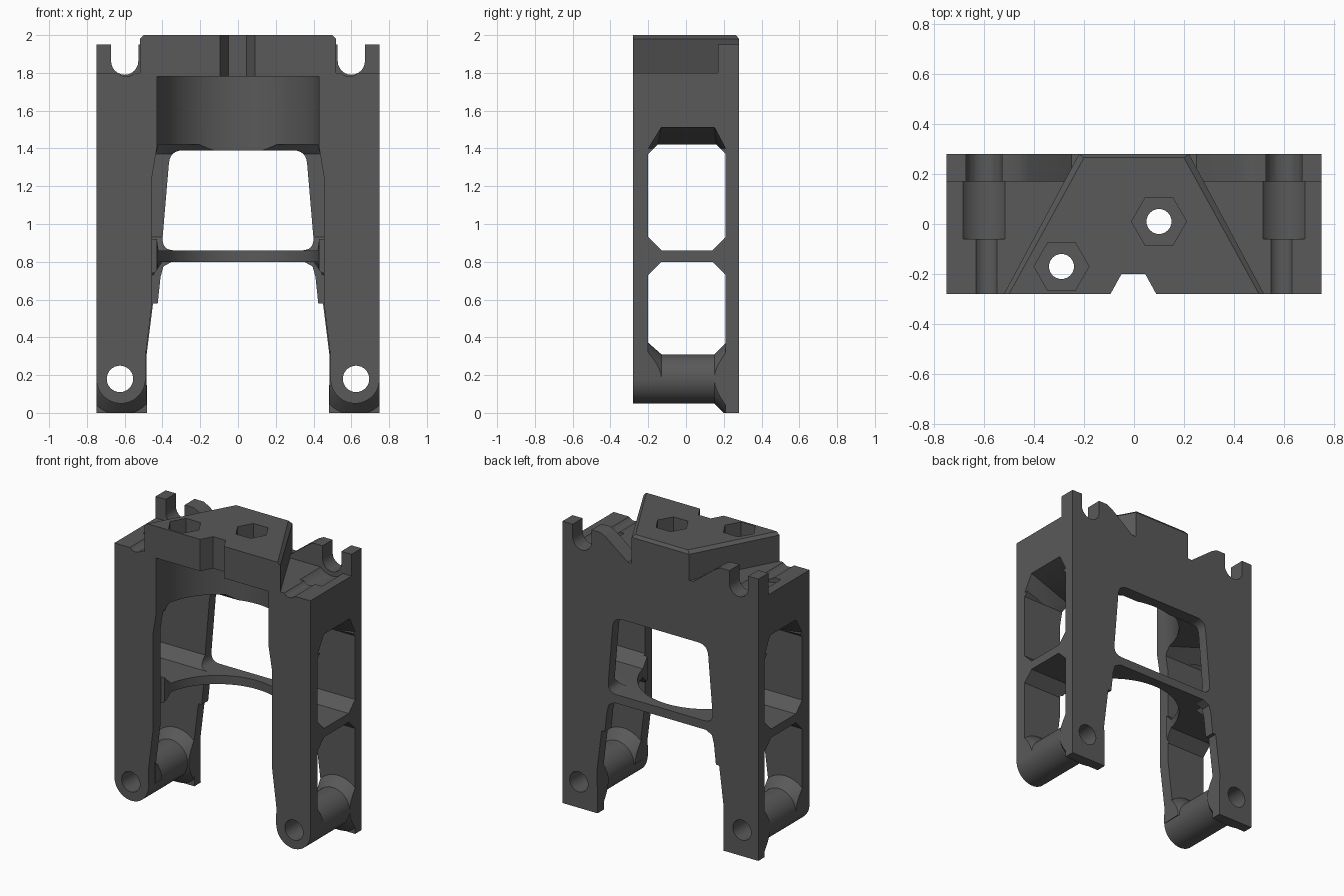
import bpy, bmesh
from math import pi, cos, sin
from mathutils import Vector

cube = bpy.data.objects.get("Cube")
if cube:
    bpy.data.objects.remove(cube, do_unlink=True)


def link(bm, name):
    bmesh.ops.recalc_face_normals(bm, faces=bm.faces[:])
    me = bpy.data.meshes.new(name)
    bm.to_mesh(me)
    bm.free()
    ob = bpy.data.objects.new(name, me)
    bpy.context.collection.objects.link(ob)
    return ob


def place(p, axis, d):
    """Put a 2D profile point at depth d along the axis."""
    return {"x": (d, p[0], p[1]), "y": (p[0], d, p[1]), "z": (p[0], p[1], d)}[axis]


def loft(name, axis, a, pts_a, b, pts_b):
    bm = bmesh.new()
    lo = [bm.verts.new(place(p, axis, a)) for p in pts_a]
    hi = [bm.verts.new(place(p, axis, b)) for p in pts_b]
    bm.faces.new(lo)
    bm.faces.new(hi)
    for i in range(len(lo)):
        j = (i + 1) % len(lo)
        bm.faces.new((lo[i], lo[j], hi[j], hi[i]))
    return link(bm, name)


def prism(name, axis, a, b, pts):
    return loft(name, axis, a, pts, b, pts)


def ring(c, r, n=48):
    return [(c[0] + r * cos(2 * pi * i / n), c[1] + r * sin(2 * pi * i / n)) for i in range(n)]


def rect(x0, x1, y0, y1):
    return [(x0, y0), (x1, y0), (x1, y1), (x0, y1)]


def sym(pts):
    """Complete a right-hand half profile with its mirror image."""
    return pts + [(-x, z) for x, z in reversed(pts)]


def rounded(pts, r, n=6):
    out = []
    for i, p in enumerate(pts):
        p = Vector(p)
        a = p + (Vector(pts[i - 1]) - p).normalized() * r
        b = p + (Vector(pts[(i + 1) % len(pts)]) - p).normalized() * r
        for k in range(n + 1):
            t = k / n
            out.append(tuple(a * (1 - t) ** 2 + p * 2 * t * (1 - t) + b * t * t))
    return out


def combine(target, tool, op):
    m = target.modifiers.new("combine", "BOOLEAN")
    m.operation, m.solver, m.object = op, "EXACT", tool
    bpy.ops.object.select_all(action="DESELECT")
    bpy.context.view_layer.objects.active = target
    target.select_set(True)
    bpy.ops.object.modifier_apply(modifier=m.name)
    bpy.data.objects.remove(tool, do_unlink=True)


frame = prism("bracket_frame", "y", -0.28, 0.28, rect(-0.75, 0.75, 0, 1.8))


def cut(*args):
    combine(frame, prism("cutter", *args), "DIFFERENCE")


def add(ob):
    combine(frame, ob, "UNION")


# Round recess and front opening between the legs
cut("z", -0.1, 1.78, ring((0, -0.22), 0.43, 96))
cut("y", -0.3, -0.19, sym([(0.48, -0.1), (0.49, 0.3), (0.455, 0.58), (0.455, 1.25),
                           (0.43, 1.4), (0.43, 1.78)]))
cut("y", -0.31, 0.21, sym([(0.48, -0.12), (0.49, 0.3), (0.455, 0.58), (0.455, 0.72),
                           (0.4, 0.8)]))

# Side windows running through both legs
cut("x", -0.8, 0.8, [(-0.2, 0.93), (-0.13, 0.86), (0.14, 0.86), (0.21, 0.93),
                     (0.21, 1.37), (0.16, 1.42), (-0.15, 1.42), (-0.2, 1.37)])
cut("x", -0.81, 0.81, [(-0.2, -0.13), (0.21, -0.13), (0.21, 0.73), (0.14, 0.8),
                       (-0.13, 0.8), (-0.2, 0.73)])
for s in (-1, 1):
    ceiling = loft("cutter", "x", s * 0.44, [(-0.2, 1.35), (0.21, 1.35), (0.16, 1.42), (-0.15, 1.42)],
                   s * 0.76, [(-0.2, 1.4), (0.21, 1.4), (0.15, 1.515), (-0.13, 1.515)])
    combine(frame, ceiling, "DIFFERENCE")

# Openings in the back plate
cut("y", 0.1, 0.3, rounded(sym([(0.405, 0.86), (0.36, 1.39)]), 0.07))
cut("y", 0.1, 0.31, sym([(0.48, -0.1), (0.485, 0.3), (0.45, 0.58), (0.425, 0.58),
                         (0.41, 0.72), (0.395, 0.775), (0.35, 0.8)]))

# Round feet: trim the front legs, then add bosses with flared ends
cut("y", -0.32, 0.15, rect(-0.82, 0.82, -0.15, 0.18))
for s in (-1, 1):
    c = (s * 0.62, 0.18)
    add(prism("foot_boss", "y", -0.28, 0.22, ring(c, 0.13)))
    for y0, r0, y1, r1, bottom in ((-0.13, 0.13, -0.21, 0.2, 0.18), (0.15, 0.13, 0.22, 0.2, 0)):
        flare = loft("foot_flare", "y", y0, ring(c, r0), y1, ring(c, r1))
        clip = prism("clip", "y", -0.3, 0.3, rect(s * 0.485, s * 0.75, bottom, 0.5))
        combine(flare, clip, "INTERSECT")
        add(flare)

# Slotted upright tabs along the back
for s in (-1, 1):
    add(prism("back_tab", "y", 0.17, 0.28,
              [(s * x, z) for x, z in ((0.15, 1.79), (0.75, 1.79), (0.75, 1.95), (0.46, 1.95),
                                       (0.42, 1.93), (0.25, 1.8), (0.15, 1.8))]))

# Tapered top block with a chamfered upper rim
base = [(-0.22, 0.28), (0.22, 0.28), (0.52, -0.28), (-0.52, -0.28)]
rim = [(-0.2, 0.265), (0.2, 0.265), (0.5, -0.28), (-0.5, -0.28)]
add(prism("top_block", "z", 1.79, 1.98, base))
add(loft("block_rim", "z", 1.98, base, 2.0, rim))

# Front notch, hexagonal pockets and bolt holes
cut("z", 1.7, 2.1, [(-0.105, -0.3), (0.1, -0.3), (0.045, -0.2), (-0.05, -0.2)])
for c in ((0.1, 0.01), (-0.29, -0.17)):
    cut("z", 1.9, 2.1, ring(c, 0.11, 6))
    cut("z", 1.6, 2.1, ring(c, 0.05, 32))

# Cable slots, shoulder channels and foot holes
for s in (-1, 1):
    slot = [(s * (0.6 + 0.072 * cos(a)), 1.862 + 0.072 * sin(a))
            for a in [pi + pi * i / 12 for i in range(13)]]
    cut("y", 0.1, 0.3, slot + [(s * 0.672, 2.1), (s * 0.528, 2.1)])
    cut("y", -0.06, 0.17, ring((s * 0.6, 1.87), 0.11))
    cut("y", -0.3, 0.0, ring((s * 0.59, 1.835), 0.055, 24))
    cut("y", -0.4, 0.4, ring((s * 0.625, 0.18), 0.07, 32))

# Single dark grey plastic
mat = bpy.data.materials.new("dark_grey")
mat.use_nodes = True
colour = (0.1, 0.1, 0.1, 1)
mat.diffuse_color = colour
mat.node_tree.nodes["Principled BSDF"].inputs["Base Color"].default_value = colour
frame.data.materials.clear()
frame.data.materials.append(mat)
for f in frame.data.polygons:
    f.material_index = 0

bpy.ops.object.select_all(action="DESELECT")
frame.select_set(True)
bpy.context.view_layer.objects.active = frame
bpy.ops.object.shade_smooth_by_angle(angle=0.5)
